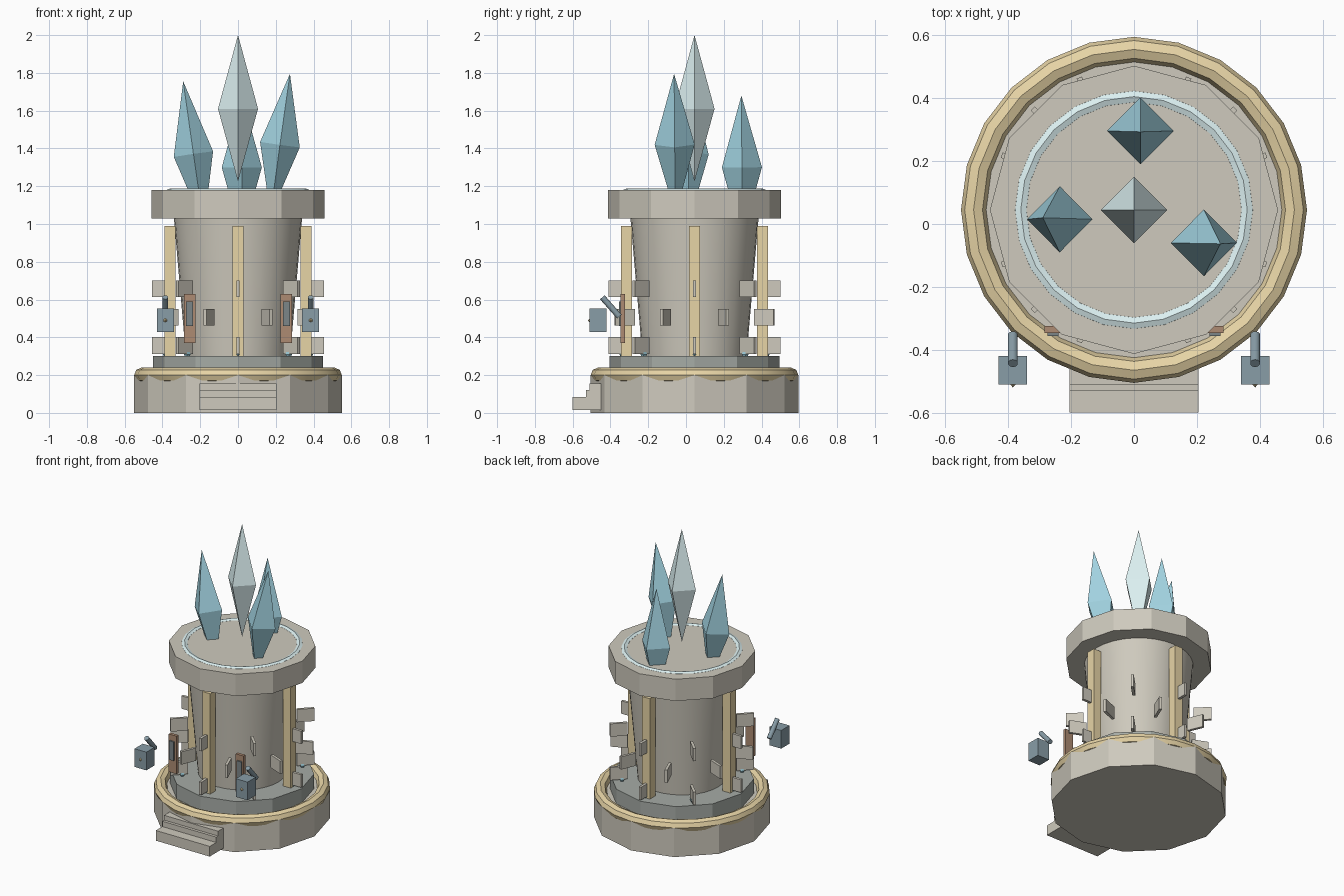
import bpy, bmesh, math
from mathutils import Vector

if "Cube" in bpy.data.objects:
    bpy.data.objects.remove(bpy.data.objects["Cube"])

CY = 0.045  # y of the tower axis


def mat(name, r, g, b):
    m = bpy.data.materials.new(name)
    m.diffuse_color = (r, g, b, 1)
    m.use_nodes = True
    m.node_tree.nodes["Principled BSDF"].inputs["Base Color"].default_value = m.diffuse_color
    return m


STONE = mat("stone", 0.62, 0.59, 0.51)
DARK = mat("dark_stone", 0.38, 0.41, 0.38)
GOLD = mat("gold", 0.80, 0.66, 0.38)
BLUE = mat("ice_blue", 0.36, 0.65, 0.75)
PALE = mat("pale_ice", 0.72, 0.88, 0.89)
WOOD = mat("wood", 0.42, 0.26, 0.17)
IRON = mat("iron", 0.25, 0.34, 0.39)
BLACK = mat("dark_glass", 0.20, 0.24, 0.25)


def finish(name, m, smooth=False):
    o = bpy.context.object
    o.name = name
    o.data.materials.append(m)
    if smooth:
        bpy.ops.object.shade_smooth_by_angle(angle=math.radians(40))
    return o


def drum(name, n, r1, r2, z0, z1, m, smooth=False):
    bpy.ops.mesh.primitive_cone_add(vertices=n, radius1=r1, radius2=r2, depth=z1 - z0,
                                    location=(0, CY, (z0 + z1) / 2))
    return finish(name, m, smooth)


def ring(name, major, minor, z, m, n=24):
    bpy.ops.mesh.primitive_torus_add(major_radius=major, minor_radius=minor, major_segments=n,
                                     minor_segments=8, location=(0, CY, z))
    return finish(name, m, True)


def box(name, loc, size, m, rot=0):
    bpy.ops.mesh.primitive_cube_add(size=1, location=loc, rotation=(0, 0, rot))
    bpy.context.object.scale = size
    return finish(name, m)


def crystal(name, base, mid, tip, r, m):
    """Four-sided double pyramid whose axis runs base - mid - tip."""
    base, mid, tip = Vector(base), Vector(mid), Vector(tip)
    q = Vector((0, 0, 1)).rotation_difference(tip - base)
    bm = bmesh.new()
    b, t = bm.verts.new(base), bm.verts.new(tip)
    loop = [bm.verts.new(mid + q @ Vector((r * math.cos(a), r * math.sin(a), 0)))
            for a in (i * math.pi / 2 for i in range(4))]
    for i in range(4):
        p, n = loop[i], loop[(i + 1) % 4]
        bm.faces.new((p, n, t))
        bm.faces.new((n, p, b))
    me = bpy.data.meshes.new(name)
    bm.to_mesh(me)
    bm.free()
    me.materials.append(m)
    bpy.context.collection.objects.link(bpy.data.objects.new(name, me))


def polar(r, a, z):
    return (r * math.sin(a), CY + r * math.cos(a), z)


# Tower body
drum("base", 12, 0.55, 0.55, 0, 0.2, STONE)
ring("base_gold_ring", 0.51, 0.04, 0.2, GOLD)
drum("plinth", 12, 0.45, 0.45, 0.19, 0.30, DARK)
drum("shaft", 32, 0.275, 0.34, 0.29, 1.04, STONE, True)
drum("cap", 12, 0.458, 0.458, 1.03, 1.18, STONE)
ring("cap_ice_ring", 0.36, 0.025, 1.163, PALE)

# Front steps
for y0, z0, z1 in ((-0.60, 0.015, 0.085), (-0.53, 0.085, 0.122), (-0.51, 0.122, 0.155)):
    box("step", (0, (y0 - 0.44) / 2, (z0 + z1) / 2), (0.41, -0.44 - y0, z1 - z0), STONE)

# Gold columns
for i in range(4):
    a = i * math.pi / 2
    box("column", polar(0.36, a, 0.645), (0.06, 0.06, 0.69), GOLD, -a)

# Radial stone blocks in three staggered rows, and small ice shards
for i in range(8):
    a = i * math.pi / 4
    for row in range(3):
        b = a + (math.pi / 8 if row == 1 else 0)
        box("stone_block", polar(0.40, b, 0.357 + 0.15 * row), (0.018, 0.11, 0.088), STONE, -b)
    crystal("ice_shard", polar(0.38, a, 0.28), polar(0.38, a, 0.31), polar(0.38, a, 0.355), 0.018, BLUE)

# Shutters and hanging lanterns on both sides
for s in (-1, 1):
    box("shutter", (s * 0.255, -0.335, 0.50), (0.06, 0.022, 0.26), WOOD)
    box("shutter_pane", (s * 0.257, -0.348, 0.525), (0.035, 0.016, 0.13), BLACK)
    x = s * 0.385
    box("lantern", (x, -0.465, 0.49), (0.09, 0.09, 0.125), IRON)
    bpy.ops.mesh.primitive_cone_add(vertices=6, radius1=0.012, depth=0.012,
                                    location=(x, -0.514, 0.49), rotation=(math.pi / 2, 0, 0))
    finish("lantern_stud", GOLD)
    p, q = Vector((x, -0.353, 0.51)), Vector((x, -0.443, 0.612))
    bpy.ops.mesh.primitive_cylinder_add(vertices=10, radius=0.016, depth=(q - p).length,
                                        location=(p + q) / 2)
    bpy.context.object.rotation_euler = (q - p).to_track_quat('Z', 'Y').to_euler()
    finish("lantern_arm", IRON, True)

# Large crystals
crystal("centre_crystal", (0, CY, 1.225), (0, CY, 1.61), (0, CY, 2.0), 0.106, PALE)
crystal("left_crystal", (-0.18, 0.01, 0.985), (-0.236, 0.015, 1.37), (-0.29, 0.02, 1.755), 0.105, BLUE)
crystal("right_crystal", (0.172, -0.055, 1.05), (0.222, -0.06, 1.42), (0.275, -0.063, 1.795), 0.106, BLUE)
crystal("back_crystal", (0.02, 0.297, 0.92), (0.02, 0.296, 1.30), (0.02, 0.293, 1.68), 0.106, BLUE)
